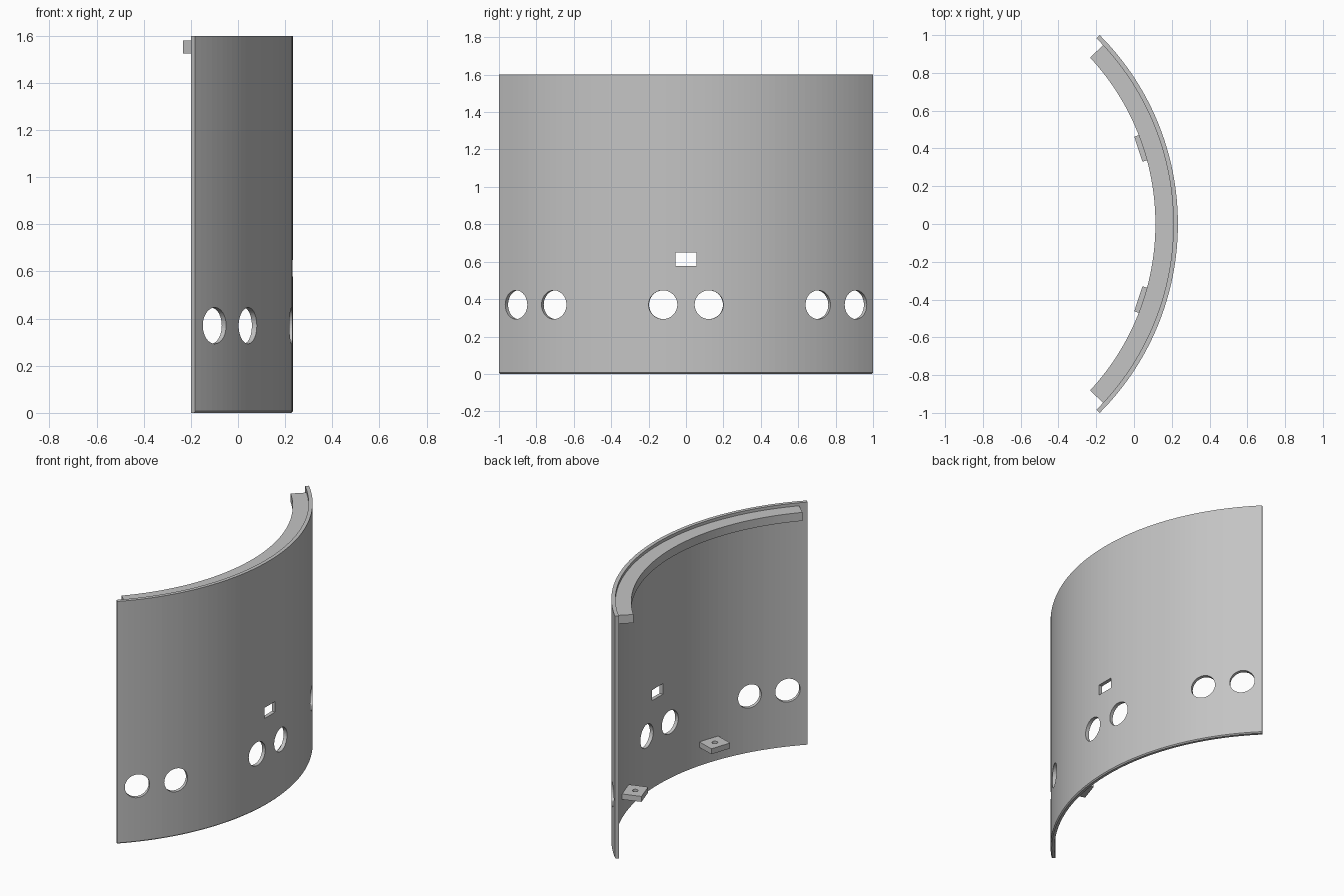
import bpy, bmesh
from math import radians, cos, sin
from mathutils import Matrix

cube = bpy.data.objects.get("Cube")
if cube:
    bpy.data.objects.remove(cube, do_unlink=True)

R_OUT, R_IN = 1.414, 1.39
CX = 0.2325 - R_OUT          # axis of the curved wall
HEIGHT = 1.6

grey = bpy.data.materials.new("light_grey")
grey.use_nodes = True
grey.diffuse_color = (0.55, 0.55, 0.55, 1)
grey.node_tree.nodes["Principled BSDF"].inputs["Base Color"].default_value = (0.55, 0.55, 0.55, 1)


def make_object(name, bm):
    bmesh.ops.recalc_face_normals(bm, faces=bm.faces[:])
    mesh = bpy.data.meshes.new(name)
    bm.to_mesh(mesh)
    bm.free()
    mesh.materials.append(grey)
    obj = bpy.data.objects.new(name, mesh)
    bpy.context.collection.objects.link(obj)
    return obj


def arc_solid(name, profile, half_angle, steps):
    """Sweep a closed (radius, z) profile around the wall axis."""
    bm = bmesh.new()
    rings = []
    for i in range(steps + 1):
        a = radians(half_angle) * (2 * i / steps - 1)
        rings.append([bm.verts.new((CX + r * cos(a), r * sin(a), z)) for r, z in profile])
    n = len(profile)
    for p, q in zip(rings, rings[1:]):
        for k in range(n):
            m = (k + 1) % n
            bm.faces.new((p[k], p[m], q[m], q[k]))
    bm.faces.new(rings[0])
    bm.faces.new(rings[-1])
    return make_object(name, bm)


def placed(angle, r, z):
    """Frame on the wall: local x points outward, local y along the wall."""
    return (Matrix.Translation((CX, 0, 0)) @ Matrix.Rotation(radians(angle), 4, 'Z')
            @ Matrix.Translation((r, 0, z)))


def add_box(bm, frame, size):
    bmesh.ops.create_cube(bm, size=1, matrix=frame @ Matrix.Diagonal((*size, 1)))


def add_cylinder(bm, frame, radius, depth, sides):
    bmesh.ops.create_cone(bm, cap_ends=True, segments=sides, radius1=radius,
                          radius2=radius, depth=depth, matrix=frame)


def cut(obj, bm):
    """Subtract the cutter shapes and keep the resulting mesh."""
    cutter = make_object("cutter", bm)
    cutter.hide_render = True
    mod = obj.modifiers.new("cut", 'BOOLEAN')
    mod.operation = 'DIFFERENCE'
    mod.solver = 'EXACT'
    mod.object = cutter
    deps = bpy.context.evaluated_depsgraph_get()
    result = bpy.data.meshes.new_from_object(obj.evaluated_get(deps))
    obj.modifiers.clear()
    obj.data = result
    bpy.data.objects.remove(cutter, do_unlink=True)


# Curved wall with a small chamfer along the lower outer edge
wall = arc_solid("curved_wall",
                 [(R_IN, 0), (R_OUT - 0.007, 0), (R_OUT, 0.007),
                  (R_OUT, HEIGHT), (R_IN, HEIGHT)], 45, 64)

# Three pairs of round holes and one slot
holes = bmesh.new()
for pair in (-35, 0, 35):
    for offset in (-5, 5):
        frame = placed(pair + offset, R_IN, 0.37) @ Matrix.Rotation(radians(90), 4, 'Y')
        add_cylinder(holes, frame, 0.077, 0.2, 48)
add_box(holes, placed(0, R_IN, 0.613), (0.2, 0.112, 0.07))
cut(wall, holes)

# Ledge along the inside of the top edge
arc_solid("upper_ledge", [(1.295, 1.524), (R_IN + 0.004, 1.524),
                          (R_IN + 0.004, 1.58), (1.295, 1.58)], 42.9, 64)

# Two mounting tabs with screw holes on the inside
for side, angle in (("front", -18.2), ("back", 18.2)):
    bm = bmesh.new()
    add_box(bm, placed(angle, 1.3315, 0.139), (0.127, 0.14, 0.036))
    tab = make_object(side + "_mounting_tab", bm)
    bm = bmesh.new()
    add_cylinder(bm, placed(angle, 1.328, 0.139), 0.018, 0.2, 24)
    cut(tab, bm)
